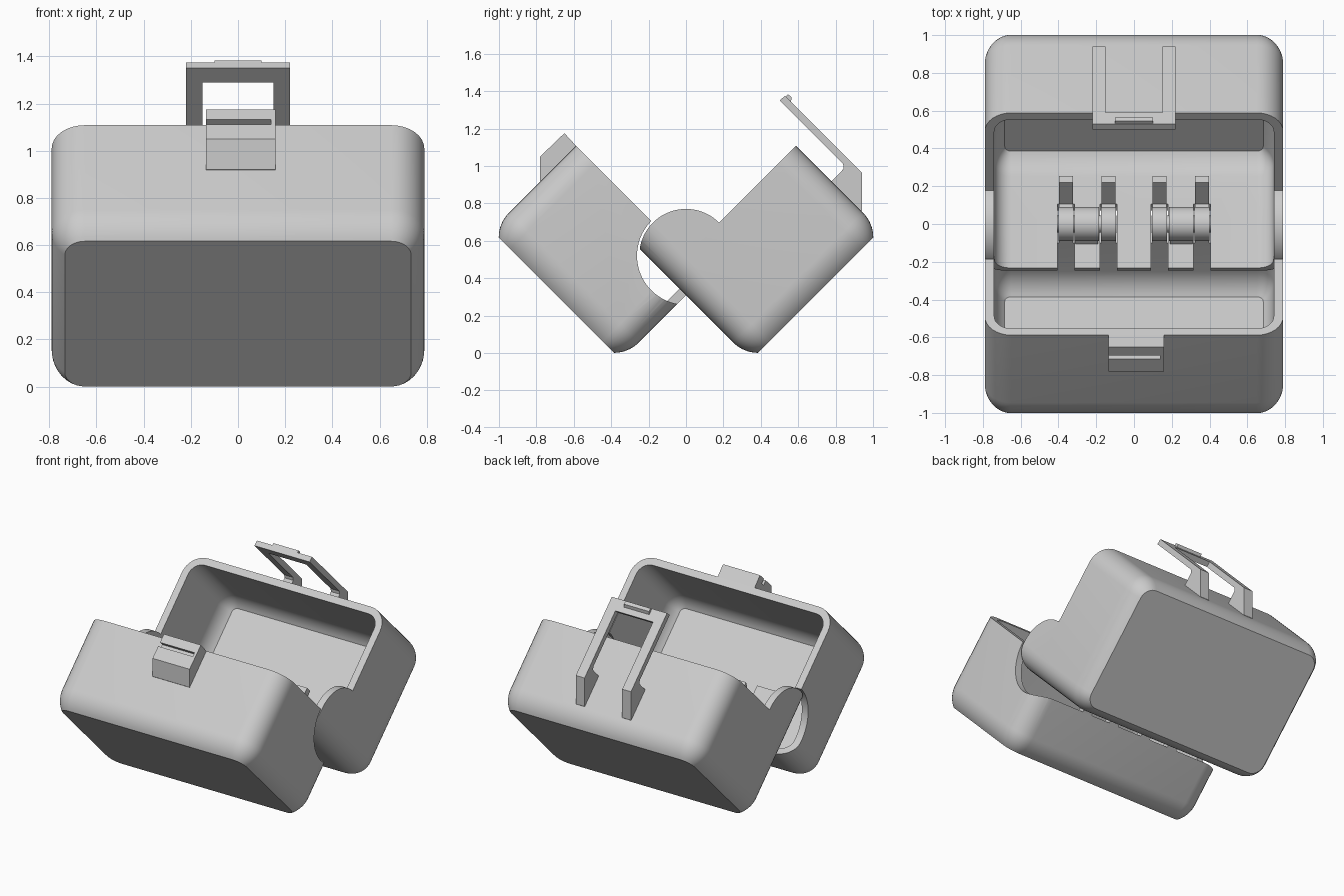
import bpy, bmesh
from math import sin, cos, pi, radians
from mathutils import Matrix, Vector

if "Cube" in bpy.data.objects:
    bpy.data.objects.remove(bpy.data.objects["Cube"])

grey = bpy.data.materials.new("light_grey")
grey.use_nodes = True
grey.diffuse_color = (0.6, 0.6, 0.6, 1)
grey.node_tree.nodes["Principled BSDF"].inputs["Base Color"].default_value = (0.6, 0.6, 0.6, 1)

# Box half: local y runs away from the hinge, local z out of the opening
HALF_X, V0, V1, DEPTH = 0.79, -0.15, 0.832, 0.64
WALL, CORNER, EDGE = 0.05, 0.14, 0.19
BACK = Matrix.Translation((0, 0, 0.52)) @ Matrix.Rotation(radians(45), 4, "X")
FRONT = Matrix.Scale(-1, 4, (0, 1, 0)) @ BACK
WORLD = Matrix.Identity(4)


def finish(name, bm, matrix):
    bmesh.ops.transform(bm, matrix=matrix, verts=bm.verts)
    bmesh.ops.recalc_face_normals(bm, faces=bm.faces)
    mesh = bpy.data.meshes.new(name)
    bm.to_mesh(mesh)
    bm.free()
    obj = bpy.data.objects.new(name, mesh)
    mesh.materials.append(grey)
    bpy.context.collection.objects.link(obj)
    return obj


def activate(obj):
    bpy.ops.object.select_all(action="DESELECT")
    obj.select_set(True)
    bpy.context.view_layer.objects.active = obj


def cut(obj, cutter, operation="DIFFERENCE"):
    mod = obj.modifiers.new("cut", "BOOLEAN")
    mod.operation, mod.object, mod.solver = operation, cutter, "EXACT"
    activate(obj)
    bpy.ops.object.modifier_apply(modifier=mod.name)
    bpy.data.objects.remove(cutter)


def prism(name, points, x0, x1, matrix=WORLD):
    """Side profile of (y, z) points, extruded from x0 to x1."""
    bm = bmesh.new()
    face = bm.faces.new([bm.verts.new((x0, y, z)) for y, z in points])
    new = bmesh.ops.extrude_face_region(bm, geom=[face])["geom"]
    verts = [g for g in new if isinstance(g, bmesh.types.BMVert)]
    bmesh.ops.translate(bm, vec=Vector((x1 - x0, 0, 0)), verts=verts)
    return finish(name, bm, matrix)


def slab(name, x0, x1, y0, y1, z0, z1, matrix):
    return prism(name, [(y0, z0), (y1, z0), (y1, z1), (y0, z1)], x0, x1, matrix)


def barrel(name, radius, x0, x1, matrix, sides=48):
    ring = [(radius * cos(2 * pi * i / sides), radius * sin(2 * pi * i / sides)) for i in range(sides)]
    return prism(name, ring, x0, x1, matrix)


def outline(bm, inset, z):
    """Rounded rectangle loop of the box plan."""
    r = CORNER - inset
    cx, lo, hi = HALF_X - CORNER, V0 + CORNER, V1 - CORNER
    loop = []
    for k, (x, y) in enumerate([(cx, hi), (-cx, hi), (-cx, lo), (cx, lo)]):
        for i in range(9):
            a = (k + i / 8) * pi / 2
            loop.append(bm.verts.new((x + r * cos(a), y + r * sin(a), z)))
    return loop


def stack(name, levels, matrix, closed=False):
    bm = bmesh.new()
    loops = [outline(bm, inset, z) for inset, z in levels]
    pairs = list(zip(loops, loops[1:]))
    if closed:
        pairs.append((loops[-1], loops[0]))
    else:
        bm.faces.new(loops[0])
        bm.faces.new(loops[-1])
    for a, b in pairs:
        for i in range(len(a)):
            j = (i + 1) % len(a)
            bm.faces.new((a[i], a[j], b[j], b[i]))
    return finish(name, bm, matrix)


def tray(name, matrix):
    # Quarter-turned edge curve that meets the base at a crisp 45 degrees
    curve = [(EDGE * (1 - cos(a)), EDGE * sin(a)) for a in [radians(45) * i / 8 for i in range(9)]]
    top = EDGE * sin(radians(45))
    outer = [(i, -DEPTH + top - h) for i, h in reversed(curve)] + [(0, 0)]
    inner = [(WALL, 0)] + [(WALL + i, -DEPTH + WALL + top - h) for i, h in curve]
    return stack(name, outer + inner, matrix)


# Two halves of the case; the lid is notched around the hinge
base = tray("back_case", BACK)
lid = tray("front_case", FRONT)
cut(lid, barrel("notch", 0.262, -1, 1, FRONT, 96))

# Rounded hinge guard standing above the rim of the back half
guard = stack("hinge_guard", [(0, 0), (0, 0.3), (WALL, 0.3), (WALL, 0)], BACK, closed=True)
cut(guard, barrel("guard_round", 0.25, -1, 1, BACK, 96), "INTERSECT")

# Hinge: slots in the back half, arms and knuckles on the front half
smooth = [base, lid, guard]
for side in (-1, 1):
    for centre in (0.135, 0.36):
        x0, x1 = side * centre - 0.038, side * centre + 0.038
        for part in (base, guard):
            cut(part, slab("slot", x0 - 0.006, x1 + 0.006, V0 - 0.05, V0 + WALL + 0.02, -0.25, 0.3, BACK))
        slab("hinge_arm", x0, x1, V0, V0 + WALL, -0.3, 0.21, FRONT)
        slab("knuckle_web", x0, x1, V0 + 0.02, 0, -0.05, 0.05, FRONT)
        smooth.append(barrel("front_knuckle", 0.09, x0 - 0.003, x1 + 0.003, FRONT))
    mid = side * 0.25
    slab("barrel_web", mid - 0.06, mid + 0.06, V0 + 0.02, 0, -0.05, 0.05, BACK)
    smooth.append(barrel("back_knuckle", 0.09, mid - 0.065, mid + 0.065, BACK))
    smooth.append(barrel("hinge_pin", 0.045, mid - 0.158, mid + 0.158, BACK))

# Catch block with a groove on the front half
catch = prism("catch", [(-0.77, 0.91), (-0.78, 0.92), (-0.78, 1.05), (-0.65, 1.175),
                        (-0.59, 1.11), (-0.57, 1.09)], -0.135, 0.16)
cut(catch, prism("groove", [(-0.735, 1.132), (-0.715, 1.152), (-0.67, 1.107), (-0.69, 1.087)], -0.2, 0.14))

# Latch frame on the back half
for side in (-1, 1):
    xs = sorted((side * 0.15, side * 0.22))
    prism("latch_arm", [(0.50, 1.35), (0.53, 1.375), (0.94, 0.965), (0.94, 0.76), (0.93, 0.75),
                        (0.77, 0.91), (0.83, 0.97), (0.843, 0.987), (0.84, 1.01)], *xs)
prism("latch_bar", [(0.50, 1.35), (0.53, 1.375), (0.59, 1.315), (0.56, 1.29)], -0.15, 0.15)
prism("latch_lip", [(0.525, 1.365), (0.545, 1.383), (0.565, 1.368), (0.56, 1.335)], -0.1, 0.1)

for obj in smooth:
    activate(obj)
    bpy.ops.object.shade_smooth_by_angle(angle=radians(30))
